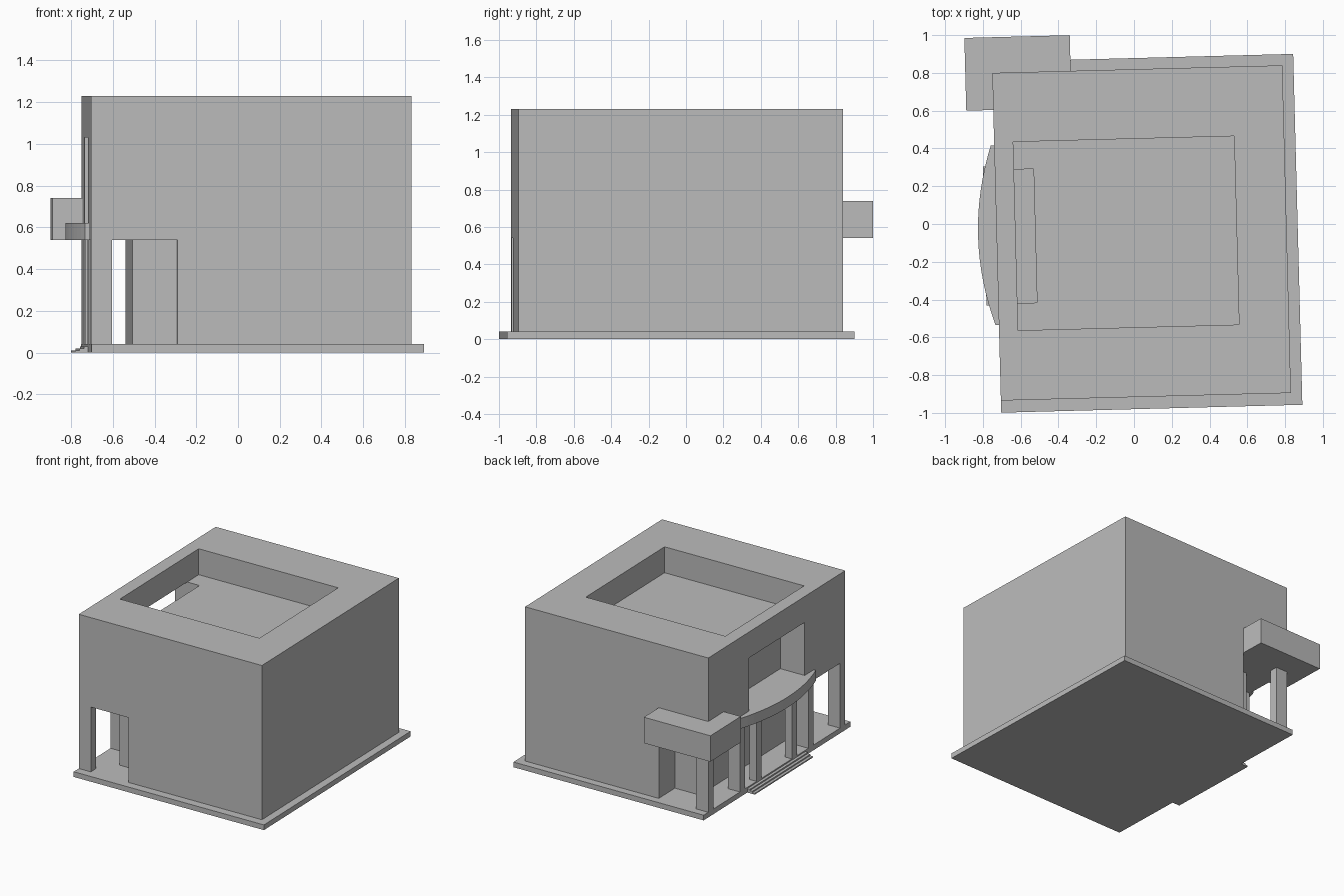
import bpy, bmesh, math
from mathutils import Matrix

cube = bpy.data.objects.get("Cube")
if cube:
    bpy.data.objects.remove(cube, do_unlink=True)

GREY = (0.5, 0.5, 0.5, 1.0)
mat = bpy.data.materials.new("plain_grey")
mat.use_nodes = True
mat.diffuse_color = GREY
mat.node_tree.nodes["Principled BSDF"].inputs["Base Color"].default_value = GREY

# The whole building stands slightly turned on its plot
TURN = Matrix.Rotation(math.radians(1.5), 4, 'Z')


def prism(name, profile, z0, z1):
    """Extrude a plan outline from z0 up to z1."""
    bm = bmesh.new()
    face = bm.faces.new([bm.verts.new((x, y, z0)) for x, y in profile])
    top = bmesh.ops.extrude_face_region(bm, geom=[face])["geom"]
    verts = [v for v in top if isinstance(v, bmesh.types.BMVert)]
    bmesh.ops.translate(bm, verts=verts, vec=(0, 0, z1 - z0))
    bmesh.ops.recalc_face_normals(bm, faces=bm.faces)
    bm.transform(TURN)
    mesh = bpy.data.meshes.new(name)
    bm.to_mesh(mesh)
    bm.free()
    mesh.materials.append(mat)
    obj = bpy.data.objects.new(name, mesh)
    bpy.context.collection.objects.link(obj)
    return obj


def block(name, x0, x1, y0, y1, z0, z1):
    return prism(name, [(x0, y0), (x1, y0), (x1, y1), (x0, y1)], z0, z1)


def carve(target, *bounds):
    """Cut a box out of the target and discard the cutter."""
    cutter = block("cutter", *bounds)
    cutter.hide_render = True
    mod = target.modifiers.new("cut", 'BOOLEAN')
    mod.operation, mod.solver, mod.object = 'DIFFERENCE', 'EXACT', cutter
    graph = bpy.context.evaluated_depsgraph_get()
    graph.update()
    mesh = bpy.data.meshes.new_from_object(target.evaluated_get(graph))
    target.modifiers.clear()
    target.data = mesh
    bpy.data.objects.remove(cutter, do_unlink=True)


# Plan lines shared by several parts
LEFT, RIGHT, FRONT, BACK = -0.729, 0.807, -0.916, 0.819
COLUMN_IN, CORE, LOBBY = -0.628, -0.524, -0.314
FLOOR, CEILING, BALCONY, ROOF_FLOOR, ROOF = 0.04, 0.54, 0.62, 1.03, 1.23

# Ground slab
block("base_slab", LEFT, 0.866, -0.98, 0.878, 0, FLOOR)

# Main body with roof terrace and upper loggia
body = block("building_body", LEFT, RIGHT, FRONT, BACK, FLOOR, ROOF)
carve(body, COLUMN_IN, 0.542, -0.547, 0.451, ROOF_FLOOR, ROOF + 0.1)
carve(body, LEFT - 0.1, CORE, -0.403, 0.305, BALCONY, ROOF_FLOOR)

# Covered walk with a lobby at each end
carve(body, COLUMN_IN, CORE, FRONT - 0.1, BACK + 0.1, 0, CEILING)
carve(body, COLUMN_IN, LOBBY, 0.615, BACK + 0.1, 0, CEILING)
carve(body, COLUMN_IN, LOBBY, FRONT - 0.1, -0.712, 0, CEILING)

# Bays between the columns, and slimmer middle columns
for y0, y1 in [(-0.85, -0.514), (-0.45, -0.304), (-0.24, 0.143),
               (0.207, 0.353), (0.417, 0.755)]:
    carve(body, LEFT - 0.1, COLUMN_IN + 0.02, y0, y1, 0, CEILING)
carve(body, -0.67, COLUMN_IN + 0.02, -0.35, 0.25, 0, CEILING)

# Curved canopy over the entrance
arc = []
for i in range(17):
    t = i / 8 - 1
    arc.append((-0.747 - 0.08 * (1 - t * t), -0.04 + 0.476 * t))
prism("entrance_canopy", [(LEFT, -0.516)] + arc + [(LEFT, 0.436)], CEILING, BALCONY)

# Box wrapped around the back corner
prism("corner_box", [(-0.872, 0.623), (LEFT, 0.623), (LEFT, BACK), (LOBBY, BACK),
                     (LOBBY, 1.008), (-0.872, 1.008)], CEILING, 0.74)

# Entrance steps
for i in range(3):
    block(f"entrance_step_{i + 1}", -0.792 + 0.021 * i, LEFT,
          -0.41, 0.325, 0.01 * i, 0.01 * (i + 1))
